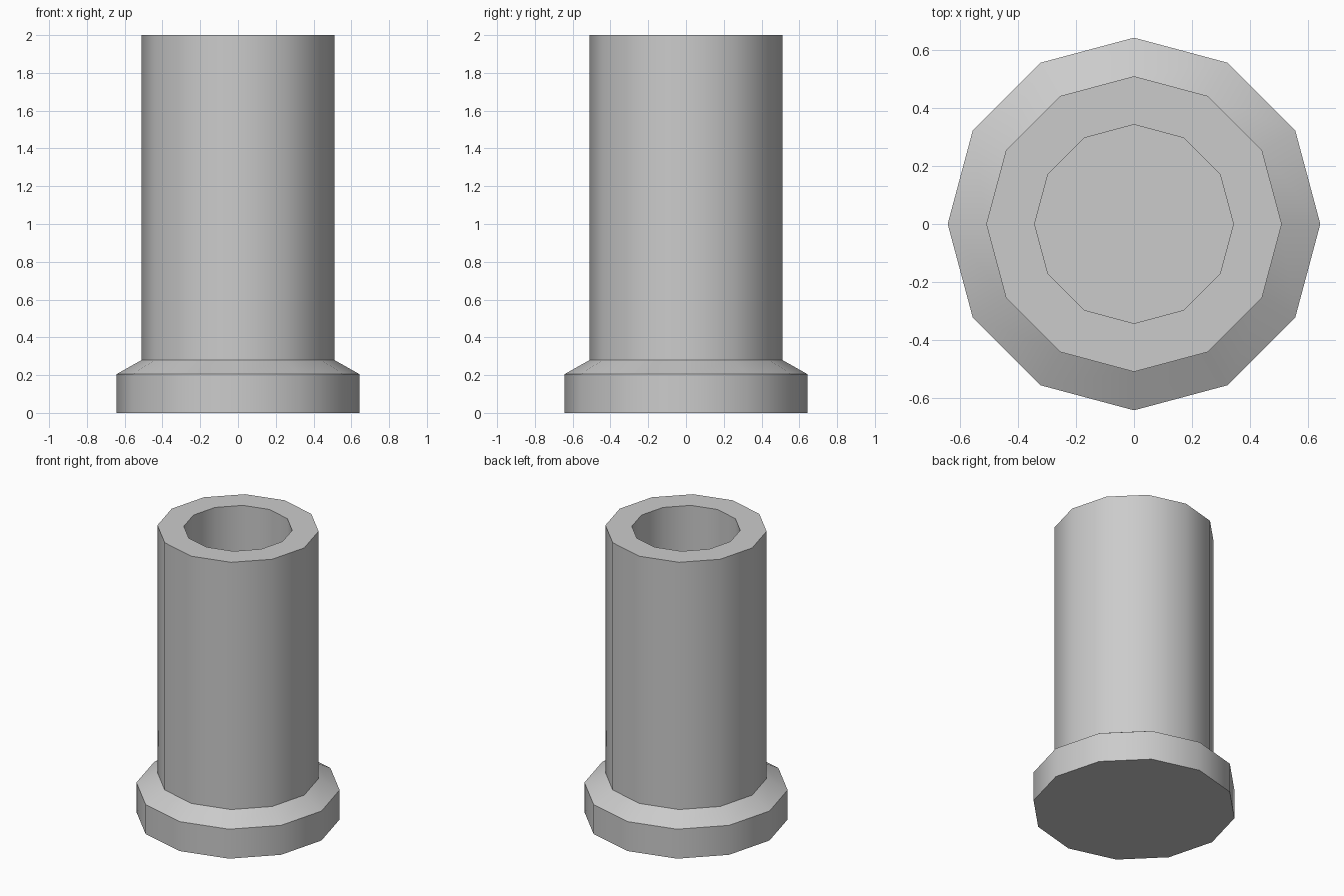
import bpy, bmesh, math

if "Cube" in bpy.data.objects:
    bpy.data.objects.remove(bpy.data.objects["Cube"])

SIDES = 12
# Half-section (radius, z) from the base up the outside and down into the bore
PROFILE = [(0.643, 0.0), (0.643, 0.205), (0.51, 0.28),
           (0.51, 2.0), (0.343, 2.0), (0.343, 0.2)]


def lathe(name, profile, sides):
    bm = bmesh.new()
    rings = [[bm.verts.new((r * math.cos(2 * math.pi * i / sides),
                            r * math.sin(2 * math.pi * i / sides), z))
              for i in range(sides)] for r, z in profile]
    for a, b in zip(rings, rings[1:]):
        for i in range(sides):
            j = (i + 1) % sides
            bm.faces.new((a[i], a[j], b[j], b[i]))
    bm.faces.new(rings[0][::-1])   # closed base
    bm.faces.new(rings[-1])        # floor of the bore
    bmesh.ops.recalc_face_normals(bm, faces=bm.faces)
    mesh = bpy.data.meshes.new(name)
    bm.to_mesh(mesh)
    bm.free()
    obj = bpy.data.objects.new(name, mesh)
    bpy.context.collection.objects.link(obj)
    return obj


# Hollow tube with a flanged foot
tube = lathe("flanged_tube", PROFILE, SIDES)
bpy.context.view_layer.objects.active = tube
tube.select_set(True)
bpy.ops.object.shade_smooth_by_angle(angle=math.radians(40))
